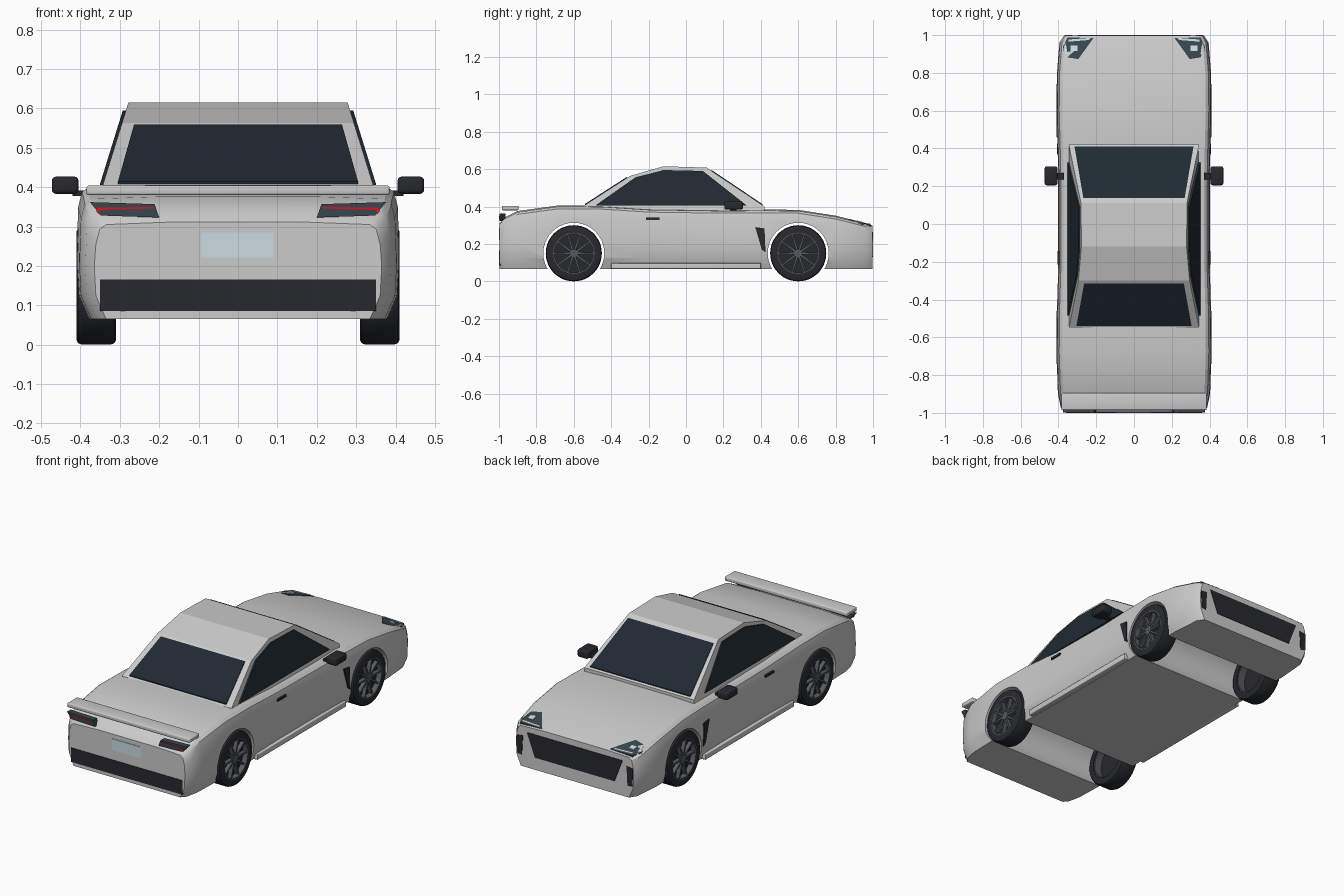
import bpy, bmesh
from math import pi, cos, sin

if "Cube" in bpy.data.objects:
    bpy.data.objects.remove(bpy.data.objects["Cube"])

def material(name, rgb):
    m = bpy.data.materials.new(name)
    m.diffuse_color = (*rgb, 1)
    m.use_nodes = True
    m.node_tree.nodes["Principled BSDF"].inputs["Base Color"].default_value = m.diffuse_color
    return m

BLACK = material("black_trim", (0.02, 0.022, 0.026))
GLASS = material("dark_glass", (0.014, 0.023, 0.032))
LAMP = material("lamp_housing", (0.04, 0.06, 0.075))
ICE = material("pale_lens", (0.6, 0.72, 0.77))
RED = material("red_lens", (0.6, 0.01, 0.015))
METAL = material("rim_metal", (0.1, 0.105, 0.115))

def finish(name, bm, mat=None, angle=30, mirror=False):
    bmesh.ops.recalc_face_normals(bm, faces=bm.faces)
    me = bpy.data.meshes.new(name)
    bm.to_mesh(me)
    bm.free()
    ob = bpy.data.objects.new(name, me)
    bpy.context.collection.objects.link(ob)
    if mat:
        me.materials.append(mat)
    if mirror:
        ob.modifiers.new("mirror", 'MIRROR')
    smooth(ob, angle)
    return ob

def smooth(ob, angle=30):
    bpy.ops.object.select_all(action='DESELECT')
    bpy.context.view_layer.objects.active = ob
    ob.select_set(True)
    bpy.ops.object.shade_smooth_by_angle(angle=angle * pi / 180)

def loft(name, rings, mat=None, closed=False, **kw):
    """Skin a row of equal rings; capped unless the row closes on itself."""
    bm = bmesh.new()
    vs = [[bm.verts.new(p) for p in r] for r in rings]
    n = len(rings[0])
    pairs = list(zip(vs, vs[1:])) + ([(vs[-1], vs[0])] if closed else [])
    for a, b in pairs:
        for i in range(n):
            bm.faces.new((a[i], a[(i + 1) % n], b[(i + 1) % n], b[i]))
    if not closed:
        bm.faces.new(vs[0])
        bm.faces.new(vs[-1])
    return finish(name, bm, mat, **kw)

def box(name, lo, hi, mat=None, bevel=0, **kw):
    bm = bmesh.new()
    bmesh.ops.create_cube(bm, size=1)
    for v in bm.verts:
        v.co = [(a + b) / 2 + c * (b - a) for a, b, c in zip(lo, hi, v.co)]
    if bevel:
        bmesh.ops.bevel(bm, geom=bm.edges[:], offset=bevel, segments=3, profile=0.5, affect='EDGES')
    return finish(name, bm, mat, **kw)

def end_plate(name, xz, y0, y1, mat, **kw):
    return loft(name, [[(x, y, z) for x, z in xz] for y in (y0, y1)], mat, **kw)

def rect(x0, x1, z0, z1):
    return [(x0, z0), (x1, z0), (x1, z1), (x0, z1)]

# Lower body: cross-sections (y, shoulder height, half width)
stations = [(-.997, .305, .365), (-.97, .335, .388), (-.9, .37, .403), (-.68, .40, .41),
            (-.45, .398, .408), (-.2, .382, .40), (.2, .376, .40), (.42, .378, .405), (.6, .376, .41),
            (.8, .345, .408), (.96, .305, .395), (.997, .293, .37)]

def section(y, z, w):
    half = [(w - .03, .065), (w - .004, .125), (w, .2), (w - .004, z - .05),
            (w - .014, z - .012), (w - .03, z), (w * .5, z + .006)]
    return [(x, y, h) for x, h in half] + [(-x, y, h) for x, h in reversed(half)]

body = loft("body", [section(*s) for s in stations])

# Wheel arches cut through the body
for y in (-.6, .6):
    cut = loft("arch_cutter", [[(x, y + .163 * cos(i * pi / 32), .15 + .163 * sin(i * pi / 32))
                                for i in range(64)] for x in (-.6, .6)])
    cut.hide_render = True
    mod = body.modifiers.new("arch", 'BOOLEAN')
    mod.object, mod.operation, mod.solver = cut, 'DIFFERENCE', 'EXACT'
    bpy.context.view_layer.objects.active = body
    bpy.ops.object.modifier_apply(modifier=mod.name)
    bpy.data.objects.remove(cut)
smooth(body)

# Cabin from its side profile, leaning inward
def lean(z):
    return .345 - max(z - .4, 0) * .31

profile = [(-.55, .36), (-.55, .402), (-.3, .563), (-.12, .615), (.11, .608), (.42, .40), (.42, .36)]
loft("cabin", [[(s * lean(z), y, z) for y, z in profile] for s in (-1, 1)], angle=10)

# Side windows sit just proud of the cabin
side = [(-.485, .405), (-.27, .556), (-.12, .595), (.09, .59), (.325, .405)]
loft("side_window", [[(lean(z) + d, y, z) for y, z in side] for d in (-.004, .008)], GLASS, mirror=True)

# Windscreen and rear window
def sloped_pane(name, low, high):
    rings = []
    for d in (-.004, .004):
        rings.append([(s * w, y, z + d) for s, (w, y, z) in
                      ((-1, low), (1, low), (1, high), (-1, high))])
    loft(name, rings, GLASS)

sloped_pane("windscreen", (.315, .41, .408), (.268, .137, .591))
sloped_pane("rear_window", (.305, -.54, .41), (.264, -.315, .555))

# Rear spoiler, side skirts
box("spoiler", (-.385, -.985, .38), (.385, -.895, .404), bevel=.006)
box("side_skirt", (.35, -.4, .066), (.402, .4, .098), bevel=.004, mirror=True)

# Mirrors, door handles, side vents
box("wing_mirror", (.405, .205, .383), (.473, .305, .427), BLACK, bevel=.011, mirror=True)
box("mirror_stalk", (.37, .235, .378), (.42, .27, .392), BLACK, mirror=True)
box("door_handle", (.385, -.215, .328), (.404, -.142, .34), BLACK, mirror=True)
vent = [(.37, .29), (.42, .283), (.425, .155), (.405, .17)]
loft("side_vent", [[(x, y, z) for y, z in vent] for x in (.385, .408)], BLACK, mirror=True)

# Rear end: diffuser, number plate panel, exhausts, tail lights
end_plate("diffuser", rect(-.35, .35, .085, .165), -1, -.98, BLACK)
end_plate("rear_panel", rect(-.093, .09, .222, .285), -1, -.985, ICE)
tail = [(.2, .323), (.348, .328), (.376, .362), (.212, .357)]
loft("tail_light", [[(x, -.998, z) for x, z in tail],
                    [(x, -.965, z) for x, z in tail]], LAMP, mirror=True)
end_plate("tail_light_strip", [(.215, .346), (.352, .342), (.352, .33), (.36, .338), (.358, .348), (.215, .35)],
          -1, -.996, RED, mirror=True)

def lathe(name, prof, cx, cy, cz, mat, axis='x', n=48, **kw):
    """Revolve (offset along axis, radius) profile into a closed ring."""
    rings = []
    for i in range(n):
        c, s = cos(2 * pi * i / n), sin(2 * pi * i / n)
        rings.append([(cx + a, cy + r * c, cz + r * s) if axis == 'x' else
                      (cx + r * c, cy + a, cz + r * s) for a, r in prof])
    return loft(name, rings, mat, closed=True, **kw)

lathe("exhaust_ring", [(0, .02), (0, .026), (.01, .026), (.01, .02)], .293, -1, .11, METAL,
      axis='y', mirror=True)

# Nose: grille, corner intakes, headlights lying on the bonnet
end_plate("grille", [(-.25, .135), (.25, .135), (.3, .265), (-.3, .265)], .985, 1, BLACK)
end_plate("corner_intake", [(.332, .13), (.362, .135), (.366, .235), (.326, .24)], .985, 1, BLACK, mirror=True)

def on_bonnet(name, pts, lift, mat):
    rings = [[(x, y, .308 + (.96 - y) * .25 - max(x - .34, 0) * .3 + d) for x, y in pts]
             for d in (-.012, lift)]
    loft(name, rings, mat, mirror=True)

on_bonnet("headlight", [(.376, .94), (.352, .987), (.214, .985), (.295, .873), (.366, .884)], .004, LAMP)
on_bonnet("headlight_strip", [(.35, .965), (.345, .977), (.23, .985), (.24, .974)], .006, ICE)
on_bonnet("headlight_lens", [(.335, .945), (.3, .945), (.3, .915), (.335, .915)], .006, ICE)
on_bonnet("headlight_edge", [(.37, .94), (.36, .95), (.352, .9), (.36, .895)], .006, ICE)

# Wheels: tyre, dish, rim, hub and ten spokes
for y, end in ((-.6, "rear"), (.6, "front")):
    tyre = [(-.05, .11), (-.05, .138), (-.046, .146), (-.036, .15), (.036, .15),
            (.046, .146), (.05, .138), (.05, .11)]
    lathe(end + "_tyre", tyre, .36, y, .15, BLACK, mirror=True)
    lathe(end + "_dish", [(.0, .001), (.0, .112), (.02, .112), (.02, .001)], .36, y, .15, BLACK, mirror=True)
    lathe(end + "_rim", [(-.045, .104), (-.045, .111), (.05, .111), (.05, .104)], .36, y, .15, METAL, mirror=True)
    lathe(end + "_hub", [(.01, .001), (.01, .026), (.044, .022), (.044, .001)], .36, y, .15, METAL, mirror=True)
    bm = bmesh.new()
    for k in range(10):
        c, s = cos(2 * pi * k / 10), sin(2 * pi * k / 10)
        ring = []
        for x in (.378, .402):
            ring.append([bm.verts.new((x, y + r * c - t * s, .15 + r * s + t * c))
                         for r, t in ((.018, -.006), (.107, -.004), (.107, .004), (.018, .006))])
        a, b = ring
        for i in range(4):
            bm.faces.new((a[i], a[(i + 1) % 4], b[(i + 1) % 4], b[i]))
        bm.faces.new(a)
        bm.faces.new(b)
    finish(end + "_spokes", bm, METAL, mirror=True)
